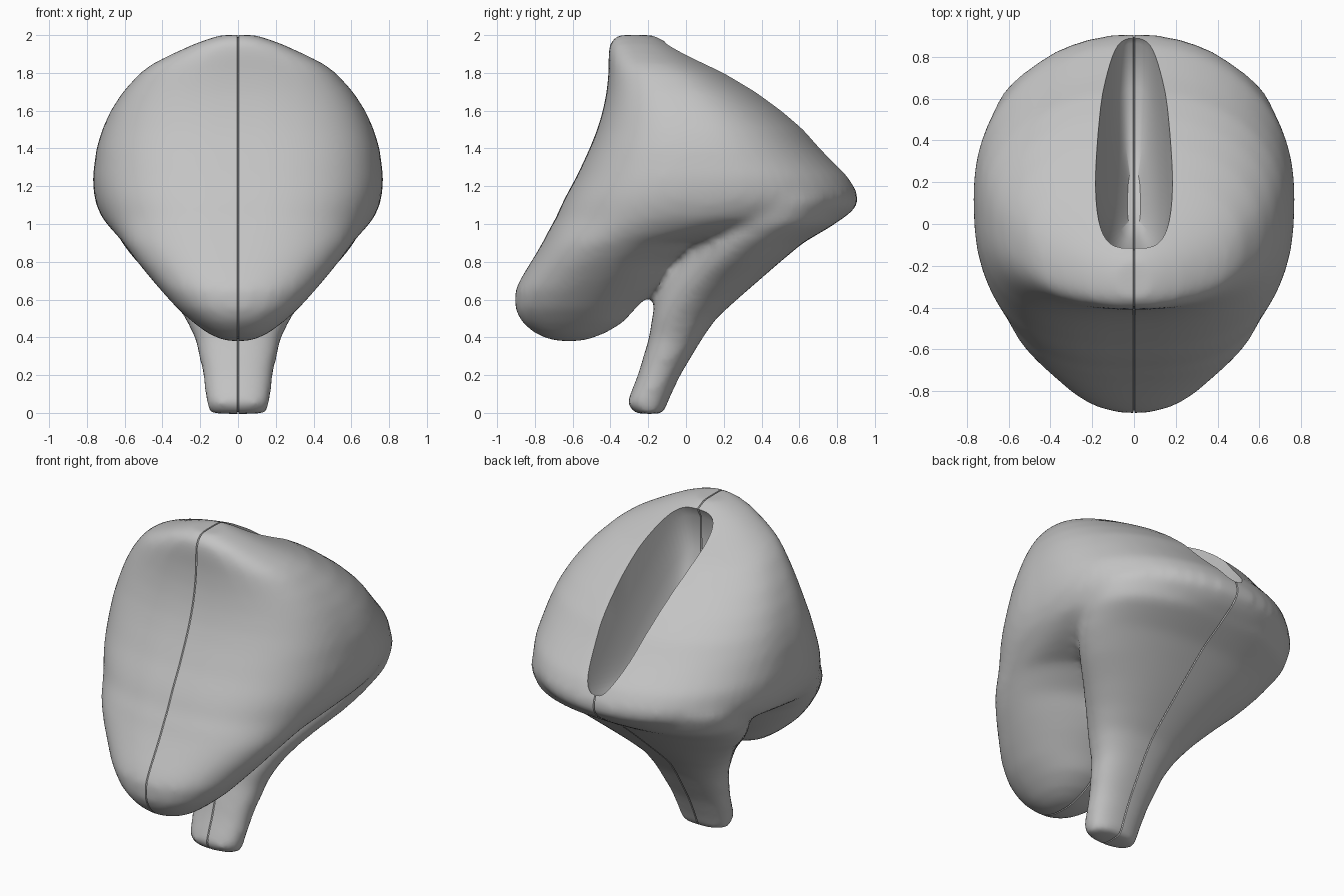
import bpy, bmesh, math
from mathutils import Matrix, Vector

cube = bpy.data.objects.get("Cube")
if cube:
    bpy.data.objects.remove(cube, do_unlink=True)

grey = bpy.data.materials.new("soft_grey")
grey.use_nodes = True
colour = (0.55, 0.55, 0.55, 1)
grey.diffuse_color = colour
grey.node_tree.nodes["Principled BSDF"].inputs["Base Color"].default_value = colour


def loft(bm, rows, front_power, back_power, steps=48):
    """Stack of oval sections; each row is height, front y, back y, half width
    and, if it differs, the squareness of its front."""
    rings = []
    for z, front, back, half, *own_power in rows:
        ring = []
        for i in range(steps):
            a = math.tau * i / steps
            c, s = math.cos(a), math.sin(a)
            power = back_power if s > 0 else (own_power or [front_power])[0]
            x = half * math.copysign(abs(c) ** (2 / power), c)
            y = (front + back) / 2 + (back - front) / 2 * math.copysign(abs(s) ** (2 / power), s)
            ring.append(bm.verts.new((x, y, z)))
        rings.append(ring)
    for low, high in zip(rings, rings[1:]):
        for i in range(steps):
            j = (i + 1) % steps
            bm.faces.new((low[i], low[j], high[j], high[i]))
    bm.faces.new(rings[0][::-1])
    bm.faces.new(rings[-1])


def make_object(name, bm):
    mesh = bpy.data.meshes.new(name)
    bm.to_mesh(mesh)
    bm.free()
    ob = bpy.data.objects.new(name, mesh)
    bpy.context.scene.collection.objects.link(ob)
    return ob


# Rounded body with the front lobe hanging below it
bm = bmesh.new()
loft(bm, [
    (0.38, -0.70, -0.54, 0.07, 2.2), (0.42, -0.80, -0.43, 0.16, 2.2),
    (0.48, -0.87, -0.33, 0.24, 2.2), (0.55, -0.905, -0.27, 0.32, 2.2),
    (0.65, -0.905, -0.17, 0.41, 2.2), (0.72, -0.87, -0.11, 0.47, 2.2),
    (0.80, -0.82, -0.05, 0.535, 2.3), (0.90, -0.76, 0.12, 0.61, 2.5),
    (0.97, -0.725, 0.55, 0.67), (1.03, -0.69, 0.84, 0.72),
    (1.10, -0.66, 0.91, 0.75), (1.16, -0.63, 0.91, 0.765),
    (1.25, -0.58, 0.86, 0.77), (1.40, -0.51, 0.715, 0.75),
    (1.50, -0.47, 0.63, 0.72), (1.60, -0.44, 0.515, 0.675),
    (1.70, -0.42, 0.38, 0.61), (1.80, -0.41, 0.215, 0.52),
    (1.85, -0.41, 0.11, 0.45), (1.90, -0.41, 0.01, 0.35),
    (1.955, -0.405, -0.09, 0.23), (2.0, -0.37, -0.17, 0.10),
], 2.7, 2.15)
# Stem that fans out into the underside
loft(bm, [
    (-0.005, -0.27, -0.115, 0.15), (0.05, -0.315, -0.10, 0.17),
    (0.20, -0.255, -0.03, 0.185), (0.40, -0.195, 0.09, 0.23),
    (0.50, -0.18, 0.16, 0.28), (0.60, -0.16, 0.27, 0.35, 2.1),
    (0.70, -0.13, 0.385, 0.44, 1.8), (0.80, -0.08, 0.50, 0.54, 1.7),
    (0.90, -0.04, 0.62, 0.62, 1.7), (1.00, 0.0, 0.79, 0.67, 1.8), (1.12, 0.0, 0.85, 0.69),
], 2.4, 2.3)
blend = make_object("body_blend", bm)

# Long hollow in the sloping top, narrowing towards the back
bm = bmesh.new()
loft(bm, [
    (-0.42, -0.20, 0.12, 0.03), (-0.36, -0.32, 0.25, 0.07),
    (-0.22, -0.52, 0.47, 0.12), (-0.05, -0.64, 0.61, 0.15),
    (0.08, -0.66, 0.63, 0.17), (0.35, -0.66, 0.66, 0.19),
], 3.4, 2.9)
for v in bm.verts:
    v.co.x *= 1 - 0.4 * v.co.y
bm.transform(Matrix.Translation((0, 0.40, 1.57)) @ Matrix.Rotation(math.radians(-36), 4, "X"))
bmesh.ops.recalc_face_normals(bm, faces=bm.faces)
cutter = make_object("hollow_cutter", bm)
cutter.hide_render = True

# Fuse the parts, soften, then cut the hollow
remesh = blend.modifiers.new("Fuse", "REMESH")
remesh.mode = "VOXEL"
remesh.voxel_size = 0.025
soften = blend.modifiers.new("Soften", "SMOOTH")
soften.factor = 0.5
soften.iterations = 14
cut = blend.modifiers.new("Hollow", "BOOLEAN")
cut.operation = "DIFFERENCE"
cut.solver = "EXACT"
cut.object = cutter
bpy.context.view_layer.update()
shape = bpy.data.meshes.new_from_object(blend.evaluated_get(bpy.context.evaluated_depsgraph_get()))
for helper in (blend, cutter):
    bpy.data.objects.remove(helper, do_unlink=True)

# Keep one half and sink its rim to form the seam
bm = bmesh.new()
bm.from_mesh(shape)
for x, clear in ((0, True), (0.004, False)):
    bmesh.ops.bisect_plane(bm, geom=bm.verts[:] + bm.edges[:] + bm.faces[:], dist=1e-5,
                           plane_co=(x, 0, 0), plane_no=(1, 0, 0), clear_inner=clear)
bm.normal_update()
for v in bm.verts:
    if v.co.x < 1e-4:
        v.co -= Vector((0, v.normal.y, v.normal.z)) * 0.015
body = make_object("split_body", bm)
body.data.materials.clear()
body.data.materials.append(grey)
for face in body.data.polygons:
    face.material_index = 0
body.modifiers.new("Mirror", "MIRROR")

bpy.ops.object.select_all(action="DESELECT")
body.select_set(True)
bpy.context.view_layer.objects.active = body
bpy.ops.object.shade_smooth_by_angle(angle=math.radians(40))
